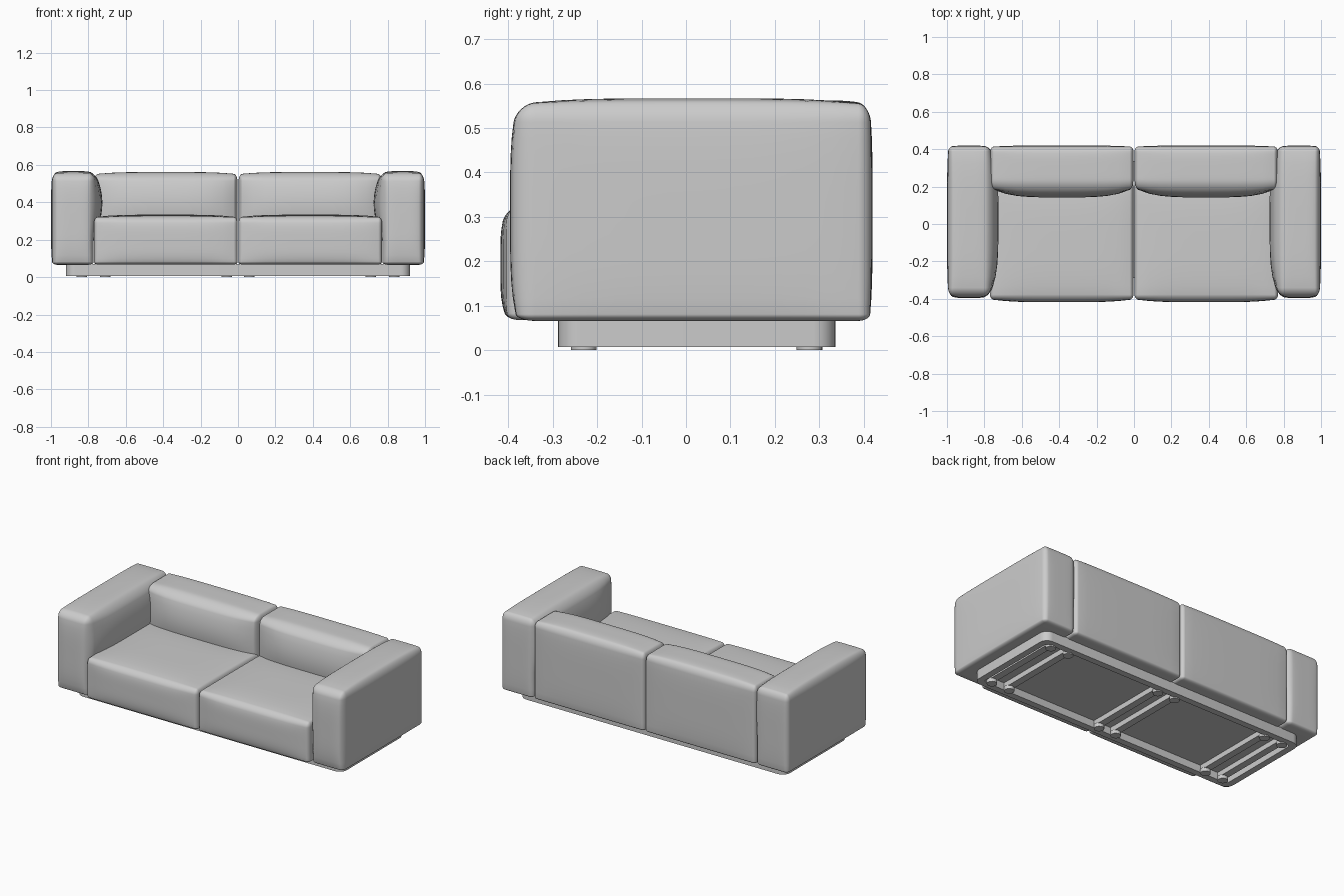
import bpy, bmesh, math
from mathutils import Vector

if "Cube" in bpy.data.objects:
    bpy.data.objects.remove(bpy.data.objects["Cube"])


def finish(name, bm, smooth=True, mirror=True):
    bmesh.ops.recalc_face_normals(bm, faces=bm.faces)
    mesh = bpy.data.meshes.new(name)
    bm.to_mesh(mesh)
    bm.free()
    ob = bpy.data.objects.new(name, mesh)
    bpy.context.collection.objects.link(ob)
    if mirror:
        ob.modifiers.new("mirror", "MIRROR").use_mirror_merge = False
    if smooth:
        bpy.ops.object.select_all(action="DESELECT")
        ob.select_set(True)
        bpy.context.view_layer.objects.active = ob
        bpy.ops.object.shade_smooth_by_angle(angle=math.radians(40))
    return ob


def cushion(name, lo, hi, radii, bulges):
    """Padded box: radii = (low, high) corner radius per axis;
    bulges = (axis, side, amount, z range or None)."""
    bm = bmesh.new()
    bmesh.ops.create_cube(bm, size=2)
    bmesh.ops.subdivide_edges(bm, edges=bm.edges[:], cuts=19, use_grid_fill=True)
    for v in bm.verts:
        e, flat, rad = Vector(), Vector(), Vector()
        for i in range(3):
            t = v.co[i]
            a, b = lo[i] + radii[i][0], hi[i] - radii[i][1]
            mid, half = (a + b) / 2, (b - a) / 2
            inner = max(-0.6, min(0.6, t))
            flat[i] = mid + inner / 0.6 * half
            e[i] = math.tan((t - inner) / 0.4 * math.pi / 4)
            rad[i] = radii[i][0] if t < 0 else radii[i][1]
        e.normalize()
        p = Vector(flat[i] + e[i] * rad[i] for i in range(3))
        n = [(2 * p[i] - lo[i] - hi[i]) / (hi[i] - lo[i]) for i in range(3)]
        q = p.copy()
        for axis, side, amount, span in bulges:
            w = max(0, side * n[axis])
            for i in range(3):
                if i == axis:
                    continue
                if i == 2 and span:
                    s = (p.z - span[0]) / (span[1] - span[0])
                    w *= math.sin(math.pi * max(0, min(1, s))) ** 0.8
                else:
                    w *= max(0, 1 - n[i] ** 4)
            q[axis] += side * amount * w
        v.co = q
    return finish(name, bm)


def box(name, lo, hi, mirror=True):
    bm = bmesh.new()
    bmesh.ops.create_cube(bm, size=1)
    for v in bm.verts:
        v.co = [lo[i] + (v.co[i] + 0.5) * (hi[i] - lo[i]) for i in range(3)]
    return finish(name, bm, False, mirror)


def rounded_loop(bm, x, y0, y1, r, z):
    pts = []
    for k, (cx, cy) in enumerate([(x - r, y1 - r), (r - x, y1 - r), (r - x, y0 + r), (x - r, y0 + r)]):
        for j in range(9):
            a = (k + j / 8) * math.pi / 2
            pts.append(bm.verts.new((cx + r * math.cos(a), cy + r * math.sin(a), z)))
    return pts


# Upholstery
cushion("arms", (0.772, -0.38, 0.066), (0.992, 0.413, 0.553),
        [(0.03, 0.025), (0.04, 0.025), (0.015, 0.04)],
        [(0, -1, 0.047, (0.22, 0.57)), (0, 1, 0.008, None),
         (1, -1, 0.016, None), (1, 1, 0.006, None), (2, 1, 0.014, None)])
cushion("seats", (0.003, -0.402, 0.068), (0.77, 0.22, 0.32),
        [(0.02, 0.02), (0.025, 0.02), (0.015, 0.03)],
        [(1, -1, 0.016, None), (2, 1, 0.014, None)])
cushion("back_cushions", (0.003, 0.192, 0.066), (0.768, 0.413, 0.55),
        [(0.02, 0.02), (0.05, 0.025), (0.015, 0.035)],
        [(1, -1, 0.05, (0.2, 0.58)), (1, 1, 0.007, None), (2, 1, 0.012, None)])

# Plinth: hollow frame with rounded corners
bm = bmesh.new()
outer = (0.92, -0.288, 0.336, 0.05)
inner = (0.88, -0.248, 0.296, 0.02)
loops = [rounded_loop(bm, *s, z) for s, z in
         [(outer, 0.007), (outer, 0.07), (inner, 0.07), (inner, 0.007)]]
for a, b in zip(loops, loops[1:] + loops[:1]):
    for i in range(len(a)):
        j = (i + 1) % len(a)
        bm.faces.new((a[i], a[j], b[j], b[i]))
finish("plinth_frame", bm, True, False)
box("plinth_panel", (-0.89, -0.26, 0.052), (0.89, 0.31, 0.069), False)

# Rails under the panel, with a round foot at each end
feet = bmesh.new()
for n, x in enumerate((0.06, 0.71, 0.835)):
    box(f"rail_{n + 1}", (x - 0.022, -0.25, 0.02), (x + 0.022, 0.298, 0.054))
    for y in (-0.23, 0.278):
        made = bmesh.ops.create_cone(feet, cap_ends=True, segments=20,
                                     radius1=0.029, radius2=0.029, depth=0.024)
        bmesh.ops.translate(feet, verts=made["verts"], vec=(x, y, 0.012))
finish("feet", feet)
